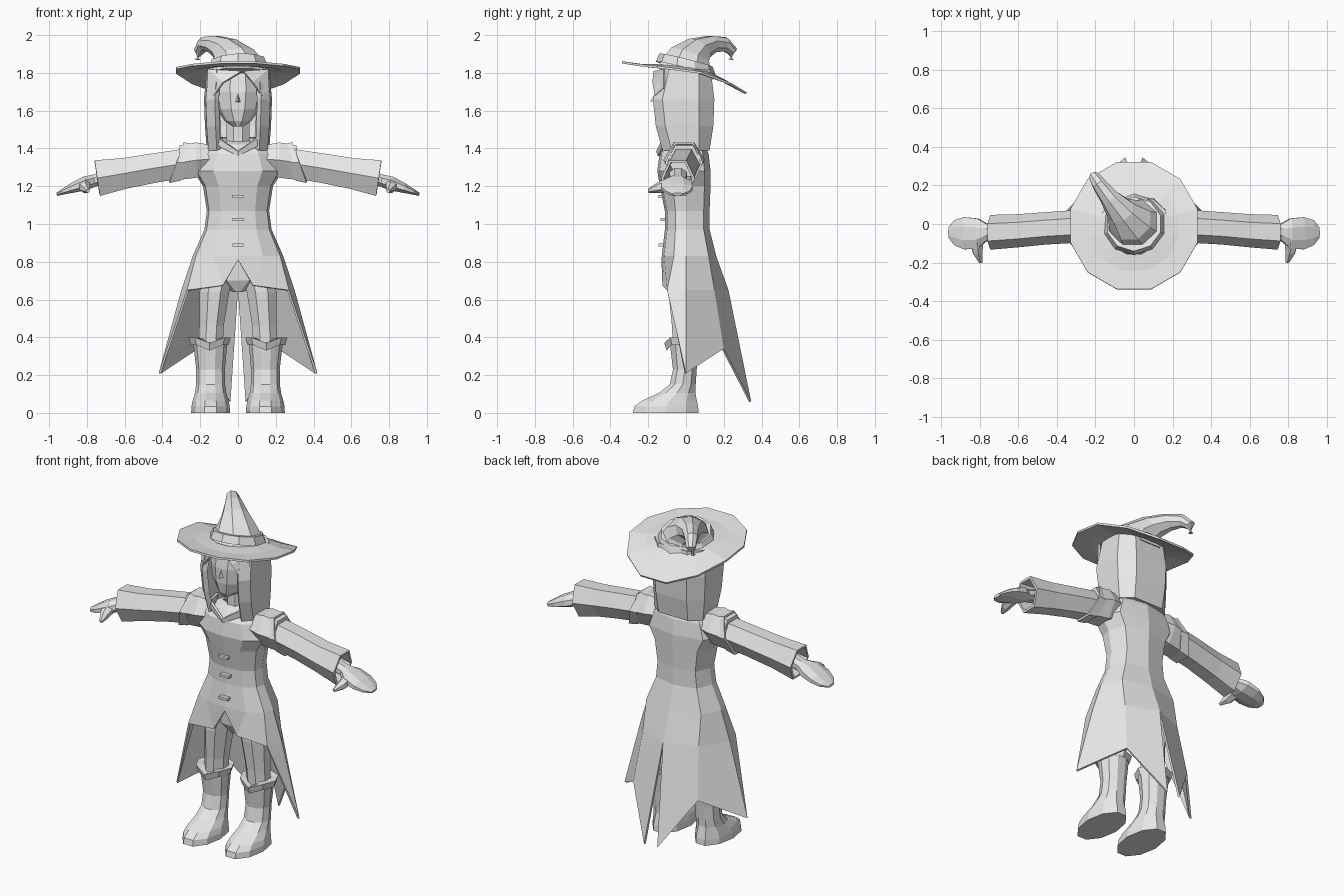
import bpy, bmesh, math
from mathutils import Vector

if "Cube" in bpy.data.objects:
    bpy.data.objects.remove(bpy.data.objects["Cube"])

grey = bpy.data.materials.new("light_grey")
grey.diffuse_color = (0.8, 0.8, 0.8, 1)
grey.use_nodes = True
grey.node_tree.nodes["Principled BSDF"].inputs["Base Color"].default_value = grey.diffuse_color
UP, OUT = Vector((0, 0, 1)), Vector((1, 0, 0))


def build(name, verts, faces, mirror=False, thick=0, offset=-1):
    """Mesh object, optionally mirrored in x and thickened."""
    me = bpy.data.meshes.new(name)
    me.from_pydata([tuple(v) for v in verts], [], faces)
    bm = bmesh.new()
    bm.from_mesh(me)
    bmesh.ops.recalc_face_normals(bm, faces=bm.faces)
    bm.to_mesh(me)
    bm.free()
    me.materials.append(grey)
    ob = bpy.data.objects.new(name, me)
    bpy.context.collection.objects.link(ob)
    if mirror:
        m = ob.modifiers.new("mirror", 'MIRROR')
        m.merge_threshold = 0.002
    if thick:
        s = ob.modifiers.new("shell", 'SOLIDIFY')
        s.thickness, s.offset = thick, offset
    return ob


def ring(c, ra, rb, normal=UP, n=8, phase=0.5):
    """Ellipse of n points around c, facing along normal."""
    q = UP.rotation_difference(Vector(normal).normalized())
    return [Vector(c) + q @ Vector((ra * math.cos(a), rb * math.sin(a), 0))
            for a in (2 * math.pi * (i + phase) / n for i in range(n))]


def loft(name, rings, caps=(True, True), closed=True, **kw):
    """Skin a list of equal rings."""
    n = len(rings[0])
    verts = [p for r in rings for p in r]
    faces = [(k * n + i, k * n + (i + 1) % n, (k + 1) * n + (i + 1) % n, (k + 1) * n + i)
             for k in range(len(rings) - 1) for i in range(n if closed else n - 1)]
    if closed and caps[0]:
        faces.append(tuple(range(n)))
    if closed and caps[1]:
        faces.append(tuple(range(len(verts) - n, len(verts))))
    return build(name, verts, faces, **kw)


def box(name, c, s):
    x, y, z = (v / 2 for v in s)
    loft(name, [[Vector(c) + Vector((a * x, b * y, h)) for a, b in
                 ((-1, -1), (1, -1), (1, 1), (-1, 1))] for h in (-z, z)])


# --- hat: drooping brim, band and bent crown
def brim_z(y):
    return 1.815 - 0.1 * y - (0.9 * max(y, 0) ** 2) + 0.2 * min(y + 0.15, 0) ** 2

brim = []
for r, lift in ((0.15, 0.01), (0.24, 0.0), (0.34, 0.0)):
    pts = ring((0, -0.01, 0), r, r, n=12)
    brim.append([Vector((p.x, p.y, brim_z(p.y) + lift)) for p in pts])
loft("hat_brim", brim, caps=(False, False), thick=0.012, offset=0)

crown = [((0, -0.005, 1.795), 0.172, 0.165, (0, .2, 1)),
         ((0, 0.005, 1.845), 0.145, 0.14, (-.05, .25, 1)),
         ((-0.02, 0.02, 1.89), 0.115, 0.115, (-.2, .35, 1)),
         ((-0.07, 0.07, 1.93), 0.078, 0.075, (-.5, .6, .8)),
         ((-0.13, 0.14, 1.953), 0.052, 0.048, (-.6, .7, .35)),
         ((-0.18, 0.205, 1.952), 0.038, 0.04, (-.5, .7, -.2)),
         ((-0.205, 0.245, 1.915), 0.028, 0.03, (-.3, .4, -.8)),
         ((-0.215, 0.238, 1.87), 0.014, 0.014, (-.2, -.1, -1))]
loft("hat_crown", [ring(c, a, b, nm, 8) for c, a, b, nm in crown])
loft("hat_band", [ring((0, 0.0, z), r, r, (-.05, .25, 1), 10)
                  for z, r in ((1.82, 0.165), (1.868, 0.145))], caps=(False, True))

# --- head, nose, neck
head = [(1.515, .025, -.135, -.05), (1.545, .07, -.155, .03), (1.61, .115, -.168, .09),
        (1.70, .135, -.17, .12), (1.80, .13, -.15, .12)]
loft("head", [ring((0, (f + b) / 2, z), w, (b - f) / 2, n=10, phase=0)
              for z, w, f, b in head])
build("nose", [(0, -.162, 1.69), (-.014, -.16, 1.645), (.014, -.16, 1.645), (0, -.19, 1.65)],
      [(0, 1, 3), (0, 3, 2), (1, 2, 3)])
loft("neck", [ring((0, -.01, z), .065, .06) for z in (1.36, 1.57)])

# --- long hair: horseshoe around the head, with a parted fringe
hair = []
for z, w, f, b in ((1.82, .165, -.14, .13), (1.66, .18, -.175, .15),
                   (1.52, .175, -.16, .145), (1.39, .165, -.125, .125)):
    half = [(w * .68, f), (w * .95, f + .05), (w, .07), (w * .6, b)]
    hair.append([Vector((x, y, z)) for x, y in half] +
                [Vector((-x, y, z)) for x, y in reversed(half)])
loft("hair", hair, closed=False, thick=0.03)
for s, x0 in ((-1, .02), (1, .03)):
    build("fringe", [(x0, -.172, 1.81), (s * .08, -.178, 1.75), (s * .13, -.165, 1.68),
                     (s * .165, -.12, 1.72), (s * .16, -.12, 1.82)],
          [(0, 1, 4), (1, 2, 3, 4)], thick=0.012)

# --- collar: stand-up band dipping to a point at the front
low = [(0, -.15, 1.36), (.10, -.125, 1.41), (.135, -.03, 1.42), (.10, .06, 1.42), (0, .085, 1.42)]
high = [(0, -.158, 1.385), (.115, -.12, 1.46), (.13, -.03, 1.465), (.09, .05, 1.46), (0, .075, 1.46)]
loft("collar", [low, high], closed=False, mirror=True, thick=0.015)

# --- coat: fitted bodice flaring into a split tail
def coat_row(z, w, f, b):
    return [(0, f, z), (w * .55, f + .012, z), (w * .93, f * .5, z),
            (w, 0.0, z), (w * .78, b * .75, z), (0, b, z)]

rows = [coat_row(*r) for r in ((1.44, .09, -.06, .07), (1.42, .16, -.105, .10),
        (1.37, .20, -.14, .12), (1.28, .235, -.152, .13), (1.20, .185, -.138, .13),
        (1.07, .165, -.112, .125), (.97, .178, -.112, .125), (.83, .24, -.128, .16))]
rows.append([(0, -.13, .81), (.08, -.125, .675), (.27, -.10, .65),
             (.30, 0, .65), (.19, .15, .65), (0, .225, .65)])
verts = [p for r in rows for p in r]
faces = [(k * 6 + i, k * 6 + i + 1, k * 6 + i + 7, k * 6 + i + 6)
         for k in range(len(rows) - 1) for i in range(5)]
m, h = len(verts) - 6, len(verts)
verts += [(.42, 0, .21), (.22, .20, .34), (.045, .345, .06)]
faces += [(m + 2, m + 3, h), (m + 3, m + 4, h + 1, h), (m + 4, m + 5, h + 2, h + 1)]
build("coat", verts, faces, mirror=True, thick=0.012)

for z, y in ((1.145, -.128), (1.025, -.118), (.89, -.128)):
    box("button", (0, y, z), (.06, .035, .016))

# --- trousers
loft("hips", [ring((0, 0.0, z), w, d) for z, w, d in
              ((.64, .03, .05), (.70, .15, .085), (.86, .17, .095))])
loft("trouser_leg", [ring((x, -.005, z), w, d) for z, x, w, d in
                     ((.36, .145, .07, .07), (.46, .14, .07, .075),
                      (.64, .125, .085, .095), (.76, .10, .09, .09))], mirror=True)

# --- boots: sole, foot and shaft, with a turned cuff
boot = [(0, .145, .103, -.29, .075), (.035, .145, .101, -.282, .073), (.065, .145, .095, -.24, .065),
        (.105, .145, .083, -.15, .055), (.15, .145, .077, -.09, .055),
        (.23, .145, .076, -.072, .06), (.37, .147, .09, -.09, .075)]
loft("boot", [ring((x, (f + b) / 2, z), w, (b - f) / 2, n=10, phase=0)
              for z, x, w, f, b in boot], mirror=True)
cuff = []
for z, w in ((.36, .10), (.40, .112), (.395, .07)):
    pts = ring((.15, -.008, z), w, w * .95, n=8, phase=0)
    pts[6].z -= 0.03
    cuff.append(pts)
loft("boot_cuff", cuff, mirror=True, caps=(False, True))

# --- shoulders and sleeves
loft("shoulder", [ring((x, -.01, z), a, b, OUT, 6) for x, z, a, b in
                  ((.12, 1.345, .08, .09), (.22, 1.338, .108, .11), (.31, 1.325, .105, .095))],
     mirror=True)
epaulette = []
for x, a in ((.27, .11), (.325, .125)):
    pts = ring((x, -.01, 1.325), a, .10, OUT, 6)
    for p in pts:
        p.x -= (1.325 - p.z) * -.35
    epaulette.append(pts)
loft("shoulder_flare", epaulette, caps=(False, False), mirror=True, thick=0.012)
sleeve = [((.29, -.012, 1.32), .088, .085), ((.45, -.022, 1.295), .09, .084),
          ((.60, -.035, 1.268), .094, .086), ((.745, -.043, 1.243), .11, .09)]
loft("sleeve", [ring(c, a, b, (1, 0, -.15), 6) for c, a, b in sleeve],
     caps=(True, False), mirror=True, thick=0.015)

# --- hands: wrist, palm and tapering fingers, plus a thumb
hand = [((.66, -.042, 1.26), .04, .05), ((.76, -.042, 1.23), .035, .045),
        ((.81, -.05, 1.215), .04, .085), ((.88, -.048, 1.19), .028, .09),
        ((.93, -.045, 1.17), .016, .07), ((.96, -.045, 1.157), .009, .03)]
loft("hand", [ring(c, a, b, (1, 0, -.3), 8) for c, a, b in hand], mirror=True)
loft("thumb", [ring(c, r, r, (-.1, -1, -.25), 6) for c, r in
               (((.815, -.09, 1.21), .036), ((.81, -.15, 1.19), .028), ((.795, -.20, 1.175), .01))],
     mirror=True)
